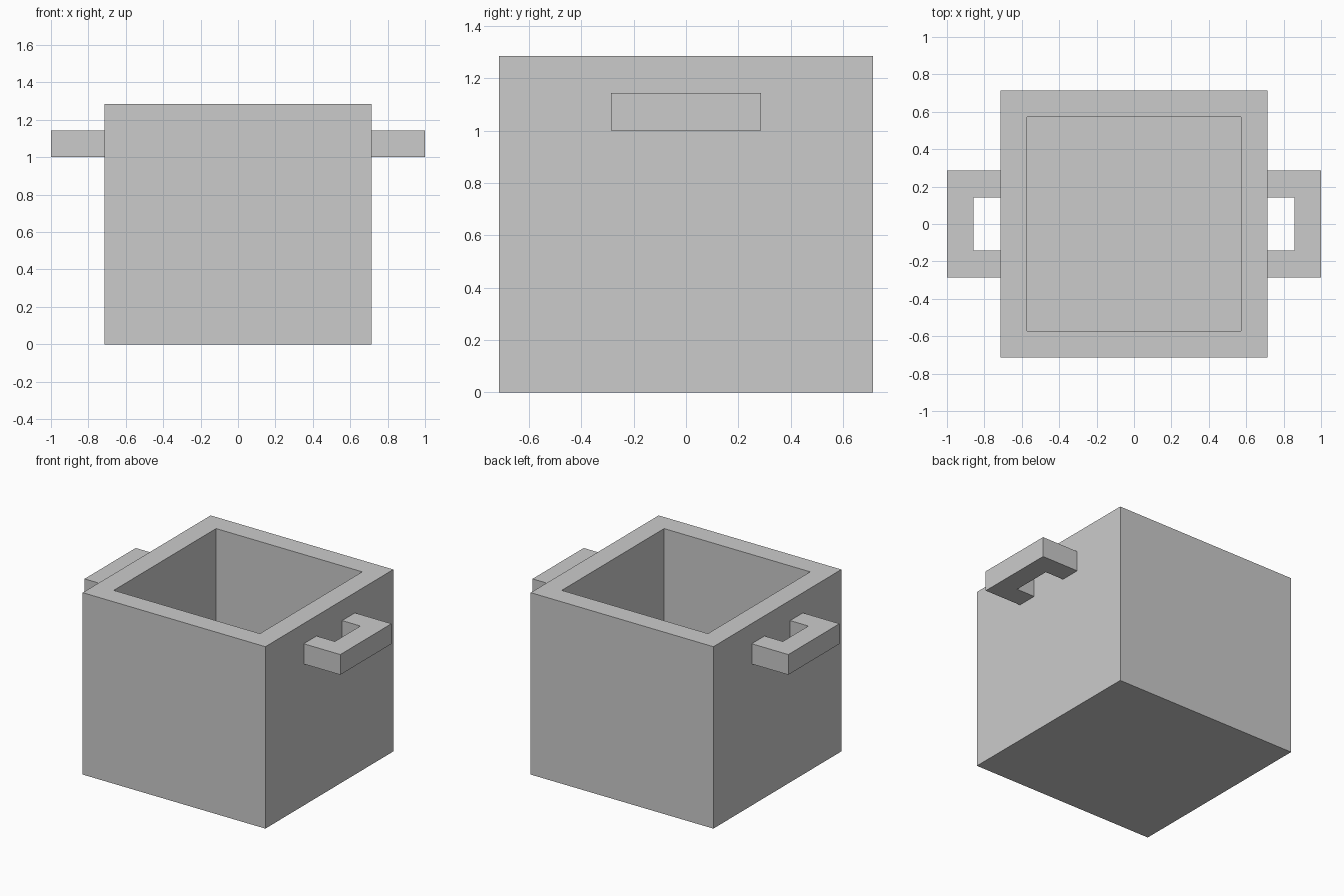
import bpy, bmesh
from mathutils import Vector

if "Cube" in bpy.data.objects:
    bpy.data.objects.remove(bpy.data.objects["Cube"])

U = 1 / 7  # wall thickness, the base module of the model


def make_object(name, bm):
    bmesh.ops.recalc_face_normals(bm, faces=bm.faces)
    mesh = bpy.data.meshes.new(name)
    bm.to_mesh(mesh)
    bm.free()
    obj = bpy.data.objects.new(name, mesh)
    bpy.context.collection.objects.link(obj)
    return obj


# Square pot: box with inset rim and sunken floor
bm = bmesh.new()
bmesh.ops.create_cube(bm, size=1)
bmesh.ops.scale(bm, vec=(10 * U, 10 * U, 9 * U), verts=bm.verts)
bmesh.ops.translate(bm, vec=(0, 0, 4.5 * U), verts=bm.verts)
bm.normal_update()
top = max(bm.faces, key=lambda f: f.calc_center_median().z)
bmesh.ops.inset_region(bm, faces=[top], thickness=U, use_even_offset=True)
floor = bmesh.ops.extrude_discrete_faces(bm, faces=[top])["faces"][0]
bmesh.ops.translate(bm, vec=(0, 0, -8 * U), verts=floor.verts)
make_object("pot_body", bm)

# Side handles: U-shaped profile extruded upward, one per side
profile = [(5, -2), (7, -2), (7, 2), (5, 2), (5, 1), (6, 1), (6, -1), (5, -1)]
for name, side in (("right_handle", 1), ("left_handle", -1)):
    bm = bmesh.new()
    face = bm.faces.new([bm.verts.new((side * x * U, y * U, 7 * U)) for x, y in profile])
    ext = bmesh.ops.extrude_face_region(bm, geom=[face], use_keep_orig=True)
    verts = [v for v in ext["geom"] if isinstance(v, bmesh.types.BMVert)]
    bmesh.ops.translate(bm, vec=Vector((0, 0, U)), verts=verts)
    make_object(name, bm)
